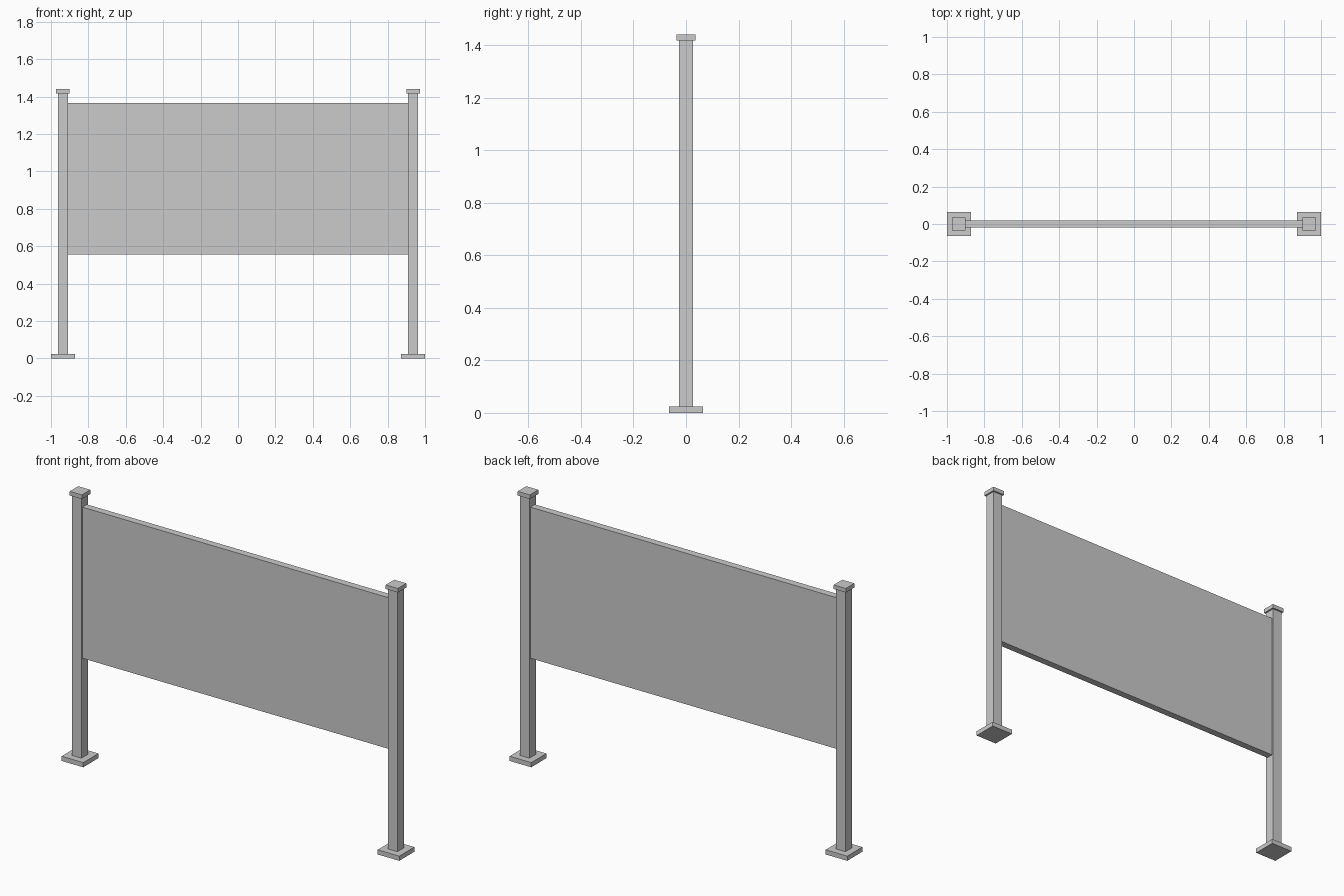
import bpy

if "Cube" in bpy.data.objects:
    bpy.data.objects.remove(bpy.data.objects["Cube"])


def box(name, centre, size):
    """Add a box with its true dimensions baked into the mesh."""
    bpy.ops.mesh.primitive_cube_add(size=1, location=centre)
    obj = bpy.context.object
    obj.name = name
    obj.scale = size
    bpy.ops.object.transform_apply(location=False, rotation=False, scale=True)
    return obj


def slab(name, x, width, depth, z0, z1):
    return box(name, (x, 0, (z0 + z1) / 2), (width, depth, z1 - z0))


POST_X = 0.936
POST_W = 0.055
BASE_TOP, POST_TOP, CAP_TOP = 0.025, 1.418, 1.44

# Posts with square foot plates and caps
for side, sign in (("left", -1), ("right", 1)):
    x = sign * POST_X
    slab(f"{side}_foot_plate", x, 0.128, 0.128, 0, BASE_TOP)
    slab(f"{side}_post", x, POST_W, POST_W, BASE_TOP, POST_TOP)
    slab(f"{side}_post_cap", x, 0.072, 0.072, POST_TOP, CAP_TOP)

# Sign board spanning between the posts
slab("sign_board", 0, 2 * POST_X - POST_W, 0.038, 0.557, 1.366)
